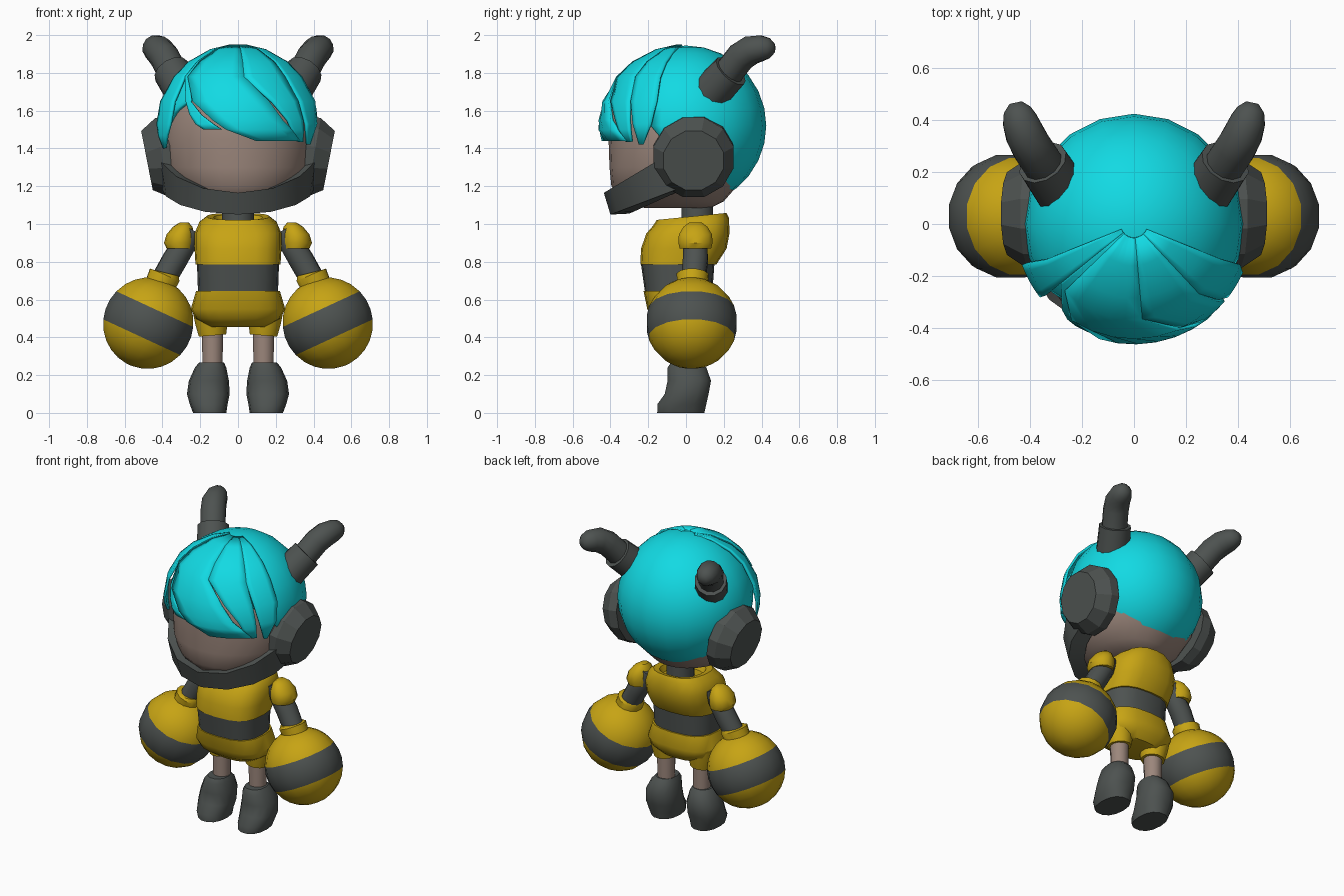
import bpy, bmesh, math
from mathutils import Vector as V

if "Cube" in bpy.data.objects:
    bpy.data.objects.remove(bpy.data.objects["Cube"])


def material(name, rgb):
    m = bpy.data.materials.new(name)
    m.diffuse_color = (*rgb, 1)
    m.use_nodes = True
    m.node_tree.nodes["Principled BSDF"].inputs["Base Color"].default_value = m.diffuse_color
    return m


HAIR = material("cyan_hair", (0.006, 0.70, 0.77))
YELLOW = material("yellow_cloth", (0.57, 0.37, 0.007))
DARK = material("dark_grey", (0.075, 0.085, 0.081))
SKIN = material("skin", (0.33, 0.24, 0.20))


def finish(name, bm, mats, mirror=False, angle=40, thickness=0):
    bmesh.ops.recalc_face_normals(bm, faces=bm.faces)
    me = bpy.data.meshes.new(name)
    bm.to_mesh(me)
    bm.free()
    for m in mats:
        me.materials.append(m)
    me.shade_smooth()
    me.set_sharp_from_angle(angle=math.radians(angle))
    ob = bpy.data.objects.new(name, me)
    bpy.context.collection.objects.link(ob)
    if thickness:
        s = ob.modifiers.new("thickness", 'SOLIDIFY')
        s.thickness, s.offset = thickness, -1
    if mirror:
        ob.modifiers.new("mirror", 'MIRROR')
    return ob


def loft(name, rings, mats, bands=None, closed=True, **kw):
    """Skin a list of point rings; bands gives the material of each step."""
    bm = bmesh.new()
    vs = [[bm.verts.new(p) for p in r] for r in rings]
    n = len(rings[0])
    for i in range(len(vs) - 1):
        for j in range(n if closed else n - 1):
            k = (j + 1) % n
            f = bm.faces.new((vs[i][j], vs[i][k], vs[i + 1][k], vs[i + 1][j]))
            f.material_index = bands[i] if bands else 0
    if closed:
        for r, i in ((vs[0], 0), (vs[-1], -1)):
            f = bm.faces.new(r)
            f.material_index = bands[i] if bands else 0
    return finish(name, bm, mats, **kw)


def section(z, hw, yf, yb, cx=0, tilt=0, power=2, n=16):
    """Horizontal rounded section; a higher power makes it boxier."""
    cy, hy, pts = (yf + yb) / 2, (yb - yf) / 2, []
    for i in range(n):
        a = 2 * math.pi * i / n
        c, s = math.cos(a), math.sin(a)
        x = math.copysign(abs(c) ** (2 / power), c) * hw
        y = math.copysign(abs(s) ** (2 / power), s) * hy
        pts.append((cx + x, cy + y, z + tilt * y))
    return pts


def tube_rings(path, radii, n=12):
    path, rings = [V(p) for p in path], []
    for i, p in enumerate(path):
        d = path[min(i + 1, len(path) - 1)] - path[max(i - 1, 0)]
        q = d.to_track_quat('Z', 'Y')
        rings.append([p + q @ V((math.cos(2 * math.pi * (j + .5) / n) * radii[i],
                                 math.sin(2 * math.pi * (j + .5) / n) * radii[i], 0))
                      for j in range(n)])
    return rings


def tube(name, path, radii, mats, n=12, bands=None, **kw):
    return loft(name, tube_rings(path, radii, n), mats, bands, **kw)


# Head
loft("head", [section(*s, n=24) for s in (
    (1.085, .12, -.22, .13), (1.12, .24, -.33, .20), (1.20, .33, -.395, .27),
    (1.30, .385, -.405, .34), (1.45, .40, -.41, .385), (1.60, .385, -.41, .375),
    (1.75, .31, -.33, .30), (1.87, .16, -.17, .16))], [SKIN])

# Hair cap: sphere cut by a slanted plane
bm = bmesh.new()
bmesh.ops.create_uvsphere(bm, u_segments=20, v_segments=14, radius=.425)
bmesh.ops.translate(bm, verts=bm.verts, vec=(0, 0, 1.52))
bmesh.ops.bisect_plane(bm, geom=bm.verts[:] + bm.edges[:] + bm.faces[:], clear_inner=True,
                       plane_co=(0, -.17, 1.5), plane_no=(0, .38, .32))
finish("hair_cap", bm, [HAIR], thickness=.02)

# Fringe strands: (height, left angle, right angle) from crown to tip
STRANDS = {
    "fringe_left_outer": (1.0, [(1.78, -68, -51), (1.65, -70, -51), (1.53, -70, -52), (1.47, -68, -56), (1.40, -64, -62)]),
    "fringe_left_inner": (.985, [(1.78, -51, -45), (1.65, -40, -35.5), (1.58, -35, -26), (1.53, -30, -17), (1.50, -24, -11)]),
    "fringe_middle": (1.01, [(1.78, -46, 5), (1.65, -33, 22), (1.55, -17, 31), (1.50, -8, 38), (1.44, 12, 46)]),
    "fringe_right_inner": (1.0, [(1.78, 5, 43), (1.65, 24, 47), (1.55, 35, 49), (1.50, 38.5, 49.5), (1.435, 45, 50)]),
    "fringe_right_outer": (1.0, [(1.78, 43, 68), (1.65, 48, 69), (1.53, 52, 66), (1.42, 56, 59)]),
}
for name, (scale, rows) in STRANDS.items():
    rows = [(z, *rows[0][1:]) for z in (1.949, 1.925, 1.86)] + rows
    grid = []
    for z, a0, a1 in rows:
        r = .46 * scale * math.sqrt(1 - ((z - 1.52) / .432) ** 2)
        angles = [math.radians(a0 + (a1 - a0) * i / 5) for i in range(6)]
        grid.append([(r * math.sin(a), -r * math.cos(a), z) for a in angles])
    ob = loft(name, grid, [HAIR], closed=False, thickness=.015)
    if ob.data.polygons[10].normal.y > 0:
        ob.data.flip_normals()

# Chin guard: wedge section swept around the jaw
rings = []
for deg in (-88, -68, -48, -25, 0, 25, 48, 68, 88):
    s, c = math.sin(math.radians(deg)), math.cos(math.radians(deg))
    yt, yb = -.435 * c, -.40 * c
    rings.append([(.44 * s, yt, 1.165 + (yt + .435) * .6),
                  (.41 * s, yb, 1.05 + (yb + .40) * .38),
                  (.31 * s, -.30 * c, 1.055 + .30 * (1 - c) * .45),
                  (.37 * s, -.38 * c, 1.16 + (yt + .435) * .6)])
loft("chin_guard", rings, [DARK], angle=30)

# Ear cups
tube("ear_cup", [(.34, .04, 1.362), (.40, .04, 1.352), (.482, .04, 1.336)],
     [.22, .22, .165], [DARK], mirror=True, angle=25)

# Antennae with collars
tube("antenna_collar", [(.28, .13, 1.695), (.352, .237, 1.81)], [.105, .10], [DARK], mirror=True)
tube("antenna", [(.33, .20, 1.77), (.39, .29, 1.885), (.42, .345, 1.921), (.44, .40, 1.931),
                 (.45, .44, 1.931), (.456, .468, 1.931)],
     [.08, .08, .078, .07, .055, .025], [DARK], mirror=True, angle=50)

# Neck and torso
tube("neck", [(0, .06, .98), (0, .06, 1.14)], [.088, .085], [DARK])
TORSO = [(.455, .15, -.12, .11), (.50, .225, -.18, .15), (.55, .25, -.205, .165),
         (.645, .222, -.225, .15), (.645, .212, -.218, .14), (.785, .217, -.238, .15),
         (.785, .225, -.242, .16), (.87, .23, -.238, .215), (.95, .23, -.21, .23)]
rings = [section(*s, power=2.7, n=20) for s in TORSO]
rings += [section(z, w, f, b, tilt=.1, power=2.5, n=20) for z, w, f, b in
          ((1.01, .205, -.175, .228), (1.04, .165, -.155, .215),
           (1.035, .13, -.11, .18), (1.00, .11, -.09, .16))]
loft("torso", rings, [YELLOW, DARK], [0, 0, 0, 0, 1] + [0] * 7)

# Legs
tube("shorts_leg", [(.145, .02, .55), (.14, .02, .47), (.135, .02, .41)], [.10, .088, .075],
     [YELLOW], mirror=True)
tube("leg", [(.135, .02, .24), (.135, .02, .45)], [.055, .058], [SKIN], mirror=True)
loft("boot", [section(z, w, f, b, cx=x, n=14, power=2.3) for z, w, f, b, x in (
    (0, .088, -.155, .10, .15), (.045, .10, -.155, .11, .155), (.10, .113, -.115, .122, .157),
    (.17, .106, -.10, .135, .154), (.24, .083, -.10, .11, .145), (.268, .065, -.08, .08, .14))],
     [DARK], mirror=True)

# Arms, shoulder pads and cuffs
tube("arm", [(.245, .05, .97), (.28, .05, .90), (.335, .05, .81), (.42, .035, .66)],
     [.05, .065, .068, .065], [DARK], mirror=True)
loft("shoulder_pad", [section(z, w, .05 - d, .05 + d, cx=x, n=14) for z, w, d, x in (
    (.87, .07, .085, .308), (.90, .08, .093, .312), (.945, .073, .09, .305),
    (.985, .052, .065, .293), (1.007, .025, .035, .285))], [YELLOW], mirror=True)
tube("cuff", [(.385, .035, .742), (.388, .035, .73), (.425, .033, .65)], [.075, .087, .08],
     [YELLOW], mirror=True)

# Ball hands: rings along the arm direction, dark band in the middle
centre, axis, R, h = V((.475, .03, .475)), V((-.42, 0, .907)), .243, .082
levels = [-R * math.cos(math.radians(a)) for a in (4, 17, 30, 43, 56)]
levels += [-h, -h / 3, h / 3, h] + [-v for v in reversed(levels)]
tube("ball_hand", [centre + axis * v for v in levels],
     [math.sqrt(R * R - v * v) for v in levels], [YELLOW, DARK], n=16,
     bands=[1 if 5 <= i <= 7 else 0 for i in range(len(levels) - 1)], mirror=True, angle=60)
